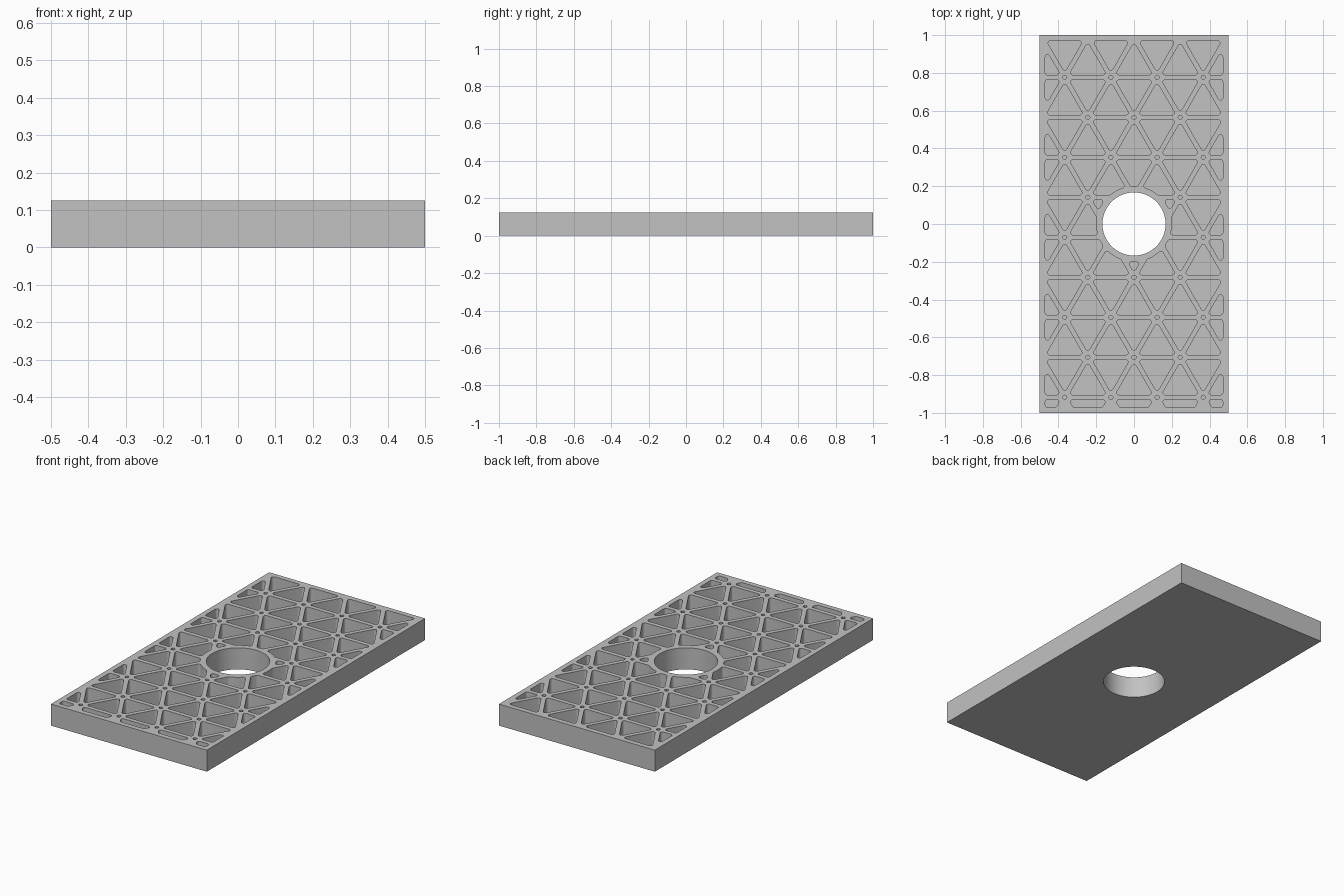
import bpy
import bmesh
import math
from mathutils import Vector

cube = bpy.data.objects.get("Cube")
if cube:
    bpy.data.objects.remove(cube, do_unlink=True)

WIDTH, LENGTH, THICK, FLOOR = 1.0, 2.0, 0.125, 0.03
SIDE = 0.2445                    # spacing of the triangular grid
ROW = SIDE * math.sqrt(3) / 2
RIB, RIM, FILLET = 0.026, 0.03, 0.012
BORE, COLLAR, PIN = 0.167, 0.2, 0.011
TOP = THICK + 0.05               # cutters rise past the top face


def node(i, j):
    return Vector(((i + j / 2) * SIDE, SIDE / math.sqrt(3) + j * ROW))


def circle(centre, radius, count):
    return [centre + radius * Vector((math.cos(a), math.sin(a)))
            for a in (2 * math.pi * k / count for k in range(count))]


def clip(poly, axis, sign, limit):
    """Keep the part of a convex polygon where sign * axis <= limit."""
    out = []
    for a, b in zip(poly, poly[1:] + poly[:1]):
        da, db = limit - sign * a[axis], limit - sign * b[axis]
        if da >= 0:
            out.append(a)
        if da * db < 0:
            out.append(a.lerp(b, da / (da - db)))
    return out


def subtract_collar(poly, radius):
    """Replace the stretch of outline inside the collar by an arc."""
    pts = [a.lerp(b, k / 200) for a, b in zip(poly, poly[1:] + poly[:1])
           for k in range(200)]
    inside = [p.length < radius for p in pts]
    if not any(inside):
        return poly
    if all(inside):
        return []
    start = next(k for k in range(len(pts)) if inside[k - 1] and not inside[k])
    pts, inside = pts[start:] + pts[:start], inside[start:] + inside[:start]
    keep = [p for p, hidden in zip(pts, inside) if not hidden]
    a0, a1 = (math.atan2(p.y, p.x) for p in (keep[-1], keep[0]))
    span = (a1 - a0 + math.pi) % (2 * math.pi) - math.pi
    steps = max(2, math.ceil(abs(span) / math.radians(4)))
    for k in range(1, steps):
        a = a0 + span * k / steps
        keep.append(radius * Vector((math.cos(a), math.sin(a))))
    return keep


def tidy(poly):
    """Drop repeated and collinear points."""
    pts = [p for k, p in enumerate(poly) if (p - poly[k - 1]).length > 1e-4]
    out = []
    for k, p in enumerate(pts):
        a = (p - pts[k - 1]).normalized()
        b = (pts[(k + 1) % len(pts)] - p).normalized()
        if abs(a.x * b.y - a.y * b.x) > 2e-3:
            out.append(p)
    return out


def grow(poly, radius):
    """Offset an outline outwards, rounding its convex corners."""
    out = []
    for k, p in enumerate(poly):
        a, b = p - poly[k - 1], poly[(k + 1) % len(poly)] - p
        turn = math.atan2(a.x * b.y - a.y * b.x, a.dot(b))
        first = math.atan2(-a.x, a.y)
        steps = math.ceil(turn / math.radians(20)) if turn > 0.15 else 0
        angles = ([first + turn * n / steps for n in range(steps + 1)]
                  if steps else [first + turn / 2])
        out += [p + radius * Vector((math.cos(t), math.sin(t))) for t in angles]
    return out


def pocket(corners):
    """Rounded outline of one grid cell, or nothing if it is too small."""
    centre = sum(corners, Vector((0, 0))) / 3
    scale = 1 - (RIB / 2 + FILLET) / (SIDE / (2 * math.sqrt(3)))
    poly = [centre + (c - centre) * scale for c in corners]
    for axis, size in ((0, WIDTH), (1, LENGTH)):
        for sign in (-1, 1):
            poly = clip(poly, axis, sign, size / 2 - RIM - FILLET)
    if len(poly) > 2:
        poly = tidy(subtract_collar(poly, COLLAR + FILLET))
    return grow(poly, FILLET) if len(poly) > 2 else []


def prisms(name, outlines, low, high):
    bm = bmesh.new()
    for outline in outlines:
        face = bm.faces.new([bm.verts.new((p.x, p.y, low)) for p in outline])
        made = bmesh.ops.extrude_face_region(bm, geom=[face])["geom"]
        for v in made:
            if isinstance(v, bmesh.types.BMVert):
                v.co.z = high
    bmesh.ops.recalc_face_normals(bm, faces=bm.faces)
    mesh = bpy.data.meshes.new(name)
    bm.to_mesh(mesh)
    bm.free()
    obj = bpy.data.objects.new(name, mesh)
    bpy.context.collection.objects.link(obj)
    return obj


# Pocket and pin hole outlines over the whole grid
outlines = []
for j in range(-7, 7):
    for i in range(-9, 9):
        outlines.append(pocket([node(i, j), node(i + 1, j), node(i, j + 1)]))
        outlines.append(pocket([node(i + 1, j), node(i + 1, j + 1), node(i, j + 1)]))
        n = node(i, j)
        if (abs(n.x) < WIDTH / 2 - RIM and abs(n.y) < LENGTH / 2 - RIM
                and n.length > COLLAR):
            outlines.append(circle(n, PIN, 12))
outlines = [o for o in outlines if o]

# Solid plate
w, l = WIDTH / 2, LENGTH / 2
corners = [Vector(c) for c in ((-w, -l), (w, -l), (w, l), (-w, l))]
plate = prisms("isogrid_plate", [corners], 0, THICK)

# Cut the pockets and the central bore
cutters = [prisms("pocket_cutter", outlines, FLOOR, TOP),
           prisms("bore_cutter", [circle(Vector((0, 0)), BORE, 96)], -0.05, TOP)]
for cutter in cutters:
    cutter.hide_render = True
    mod = plate.modifiers.new(cutter.name, 'BOOLEAN')
    mod.operation = 'DIFFERENCE'
    mod.solver = 'EXACT'
    mod.object = cutter
bpy.context.view_layer.update()
result = bpy.data.meshes.new_from_object(
    plate.evaluated_get(bpy.context.evaluated_depsgraph_get()))
plate.modifiers.clear()
plate.data = result
for cutter in cutters:
    bpy.data.objects.remove(cutter, do_unlink=True)

# Single grey finish
grey = bpy.data.materials.new("plain_grey")
grey.use_nodes = True
colour = (0.54, 0.54, 0.54, 1)
grey.diffuse_color = colour
grey.node_tree.nodes["Principled BSDF"].inputs["Base Color"].default_value = colour
plate.data.materials.clear()
plate.data.materials.append(grey)

bpy.ops.object.select_all(action='DESELECT')
plate.select_set(True)
bpy.context.view_layer.objects.active = plate
bpy.ops.object.shade_smooth_by_angle(angle=math.radians(30))
